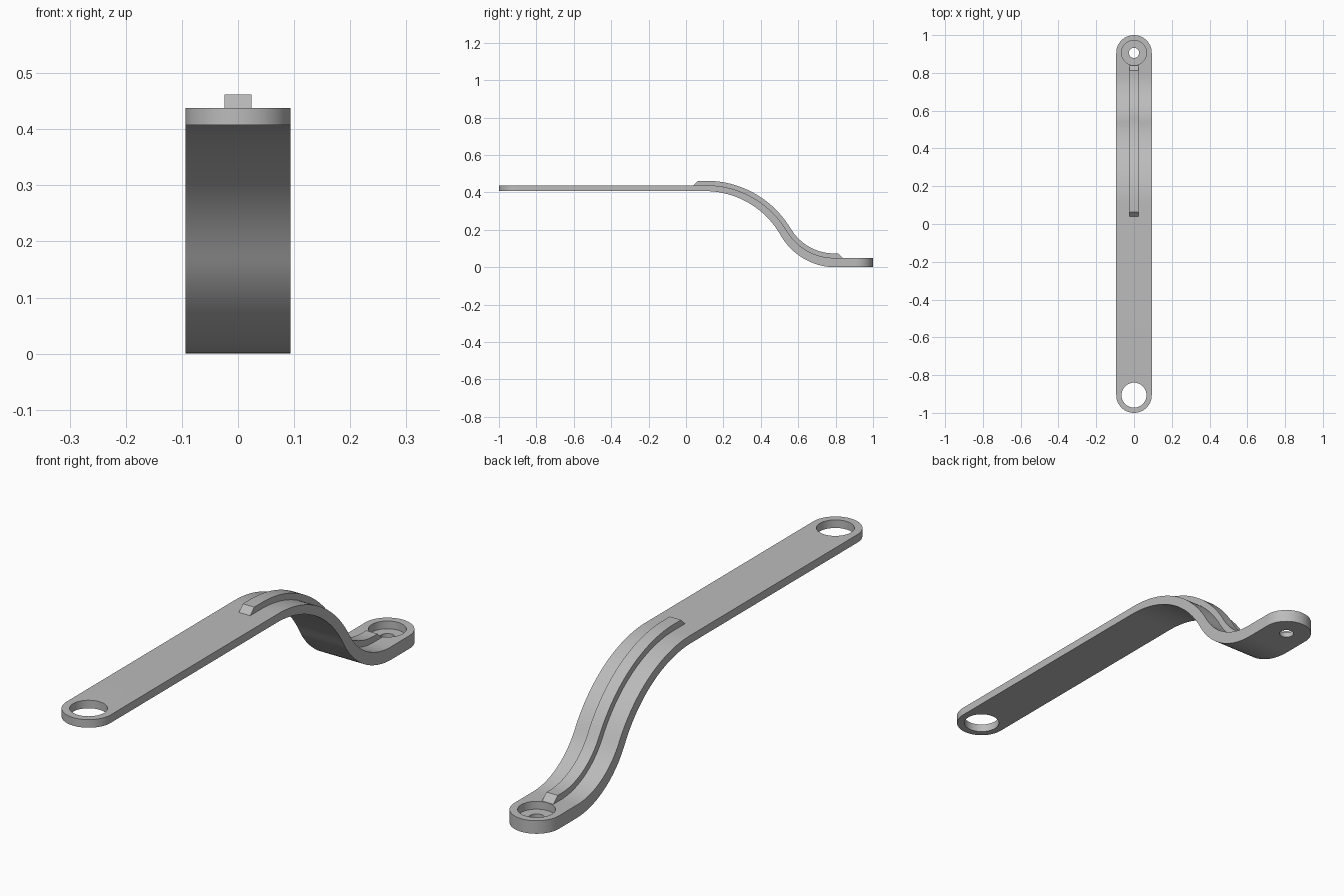
import bpy, bmesh, math
from mathutils import Vector

cube = bpy.data.objects.get("Cube")
if cube:
    bpy.data.objects.remove(cube, do_unlink=True)

HALF_W, END_Y = 0.094, 0.906
TOP_Z, START_Y, FOOT_Y = 0.407, 0.10, 0.80
THIN, THICK = 0.031, 0.050
RIB_W, RIB_H = 0.024, 0.024

grey = bpy.data.materials.new("plain grey")
grey.use_nodes = True
grey.diffuse_color = (0.5, 0.5, 0.5, 1)
grey.node_tree.nodes["Principled BSDF"].inputs["Base Color"].default_value = (0.5, 0.5, 0.5, 1)


def prism(name, points, offset):
    """Extrude a closed outline of 3D points along an offset."""
    bm = bmesh.new()
    face = bm.faces.new([bm.verts.new(p) for p in points])
    grown = bmesh.ops.extrude_face_region(bm, geom=[face])["geom"]
    moved = [v for v in grown if isinstance(v, bmesh.types.BMVert)]
    bmesh.ops.translate(bm, verts=moved, vec=offset)
    bmesh.ops.recalc_face_normals(bm, faces=bm.faces)
    mesh = bpy.data.meshes.new(name)
    bm.to_mesh(mesh)
    bm.free()
    mesh.materials.append(grey)
    obj = bpy.data.objects.new(name, mesh)
    bpy.context.collection.objects.link(obj)
    return obj


def side_prism(name, outline, half):
    return prism(name, [(-half, p.x, p.y) for p in outline], (2 * half, 0, 0))


def arc(cy, radius, start, end, steps=32):
    angles = [start + (end - start) * i / steps for i in range(steps + 1)]
    return [(radius * math.cos(a), cy + radius * math.sin(a)) for a in angles]


def cylinder(name, y, radius, low, high):
    ring = arc(y, radius, 0, math.tau, 64)[:-1]
    return prism(name, [(x, v, low) for x, v in ring], (0, 0, high - low))


def cut(obj, cutter, operation):
    mod = obj.modifiers.new("cut", "BOOLEAN")
    mod.operation, mod.object, mod.solver = operation, cutter, "EXACT"
    bpy.ops.object.select_all(action="DESELECT")
    bpy.context.view_layer.objects.active = obj
    obj.select_set(True)
    bpy.ops.object.modifier_apply(modifier=mod.name)
    bpy.data.objects.remove(cutter, do_unlink=True)


def smooth(obj):
    bpy.ops.object.select_all(action="DESELECT")
    bpy.context.view_layer.objects.active = obj
    obj.select_set(True)
    bpy.ops.object.shade_smooth_by_angle(angle=math.radians(25))


# S-shaped underside: two tangent arcs, with the surface normal at each point
run = FOOT_Y - START_Y
bend = 2 * math.atan(TOP_Z / run)
radius_sum = run / math.sin(bend)
upper_r = radius_sum * 0.58
lower_r = radius_sum - upper_r
STEPS = 24
path = []
for i in range(2 * STEPS + 1):
    f = i / (2 * STEPS)
    a = bend * (1 - abs(1 - 2 * f))
    if i <= STEPS:
        base = Vector((START_Y + upper_r * math.sin(a), TOP_Z - upper_r * (1 - math.cos(a))))
    else:
        base = Vector((FOOT_Y - lower_r * math.sin(a), lower_r * (1 - math.cos(a))))
    path.append((base, Vector((math.sin(a), math.cos(a))), THIN + (THICK - THIN) * f))

under = [b for b, n, t in path]
upper = [b + n * t for b, n, t in path]

# Strap: side profile trimmed to a round-ended outline
outline = ([Vector((-1.1, TOP_Z))] + under + [Vector((1.1, 0)), Vector((1.1, THICK))]
           + upper[::-1] + [Vector((-1.1, TOP_Z + THIN))])
strap = side_prism("strap", outline, 0.15)
stadium = arc(END_Y, HALF_W, 0, math.pi) + arc(-END_Y, HALF_W, math.pi, math.tau)
cut(strap, prism("outline_cutter", [(x, y, -0.2) for x, y in stadium], (0, 0, 1)), "INTERSECT")

# Large front hole, small rear screw hole and its counterbore
cut(strap, cylinder("front_hole", -END_Y, 0.066, 0.3, 0.6), "DIFFERENCE")
cut(strap, cylinder("rear_hole", END_Y, 0.027, -0.1, 0.1), "DIFFERENCE")
cut(strap, cylinder("counterbore", END_Y, 0.066, 0.02, 0.1), "DIFFERENCE")
smooth(strap)

# Stiffening rib following the bend, with sloped ends
crest = [b + n * (t + RIB_H) for b, n, t in path]
sunk = [b + n * (t - 0.008) for b, n, t in path]
top = TOP_Z + THIN
rib_outline = ([Vector((0.04, top - 0.008)), Vector((0.04, top)), Vector((0.064, top + RIB_H))]
               + crest + [Vector((0.812, THICK + RIB_H)), Vector((0.838, THICK)),
                          Vector((0.838, THICK - 0.008))] + sunk[::-1])
rib = side_prism("stiffening_rib", rib_outline, RIB_W)
smooth(rib)
